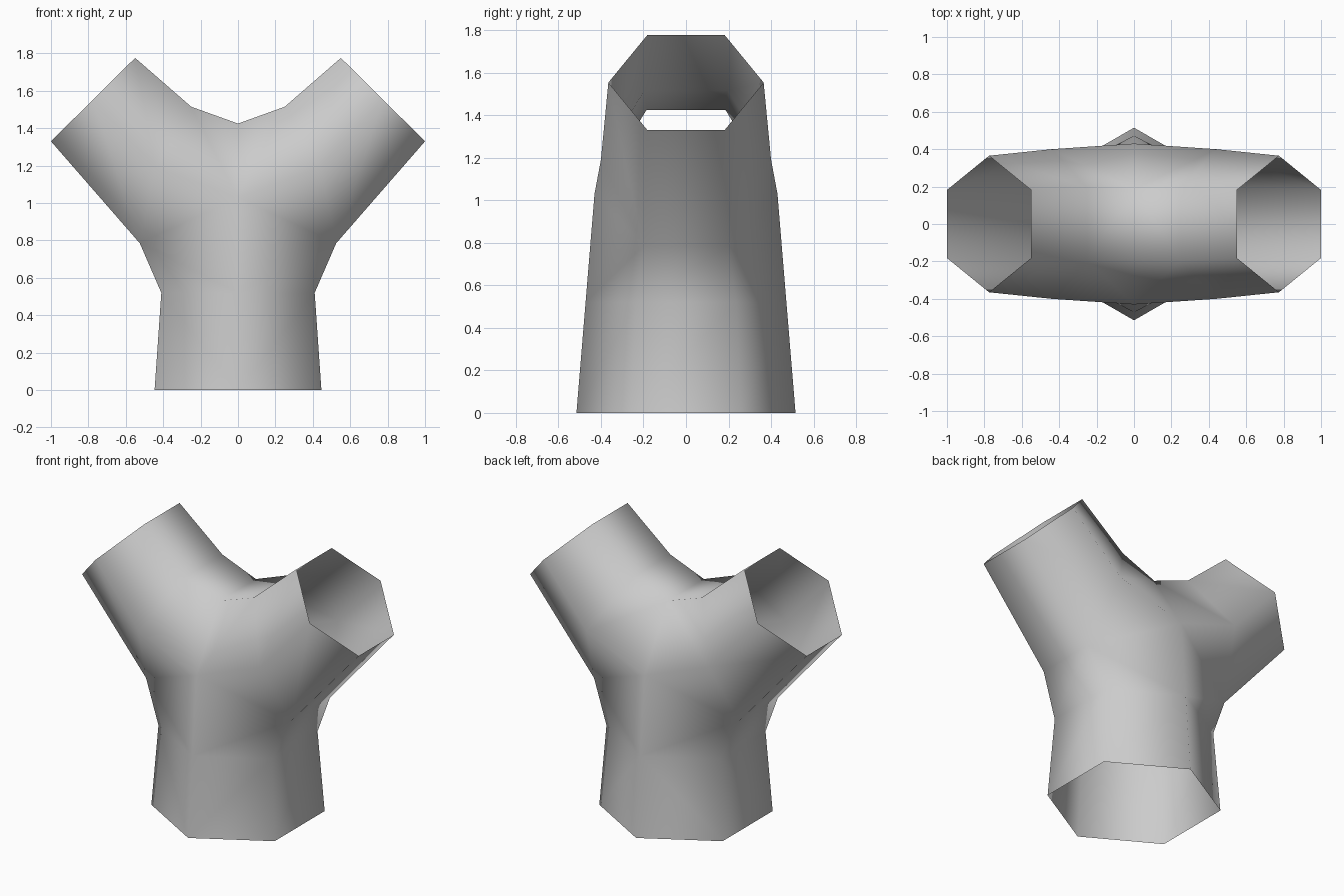
import bpy
import bmesh

old = bpy.data.objects.get("Cube")
if old:
    bpy.data.objects.remove(old, do_unlink=True)

# Corner points of one quarter of the pipe (x >= 0, distance from the y = 0 plane)
P = {
    "base_mid": (0.0, 0.515, 0.0),       # open foot
    "base_side": (0.446, 0.258, 0.0),
    "neck_mid": (0.0, 0.472, 0.52),      # ring below the fork
    "neck_side": (0.41, 0.236, 0.52),
    "fork_mid": (0.0, 0.43, 1.03),       # centre of the fork
    "saddle": (0.0, 0.185, 1.425),
    "arm_low": (0.525, 0.2, 0.785),      # ring where the arm starts
    "arm_mid": (0.44, 0.4, 1.19),
    "arm_top": (0.25, 0.195, 1.515),
    "end_low": (1.0, 0.182, 1.33),       # open arm end
    "end_mid": (0.775, 0.365, 1.553),
    "end_top": (0.55, 0.182, 1.776),
}

# Faces on the front and back of each half
WALL = [
    ("base_mid", "base_side", "neck_side", "neck_mid"),
    ("neck_mid", "neck_side", "arm_low"),
    ("neck_mid", "arm_low", "fork_mid"),
    ("fork_mid", "arm_low", "arm_mid"),
    ("fork_mid", "arm_mid", "arm_top", "saddle"),
    ("arm_low", "end_low", "end_mid", "arm_mid"),
    ("arm_mid", "end_mid", "end_top", "arm_top"),
]
# Strips that join front to back: outer side, then the top of the arm
STRIPS = [("base_side", "neck_side", "arm_low", "end_low"),
          ("end_top", "arm_top", "saddle")]

bm = bmesh.new()
V = {(n, s): bm.verts.new((x, s * y, z))
     for n, (x, y, z) in P.items() for s in (-1, 1)}

for names in WALL:
    bm.faces.new([V[n, -1] for n in names])
    bm.faces.new([V[n, 1] for n in reversed(names)])
for strip in STRIPS:
    for a, b in zip(strip, strip[1:]):
        bm.faces.new([V[a, -1], V[a, 1], V[b, 1], V[b, -1]])

# Mirror into the second arm and weld the centre seam
both = bmesh.ops.duplicate(bm, geom=bm.verts[:] + bm.edges[:] + bm.faces[:])["geom"]
for v in (g for g in both if isinstance(g, bmesh.types.BMVert)):
    v.co.x = -v.co.x
bmesh.ops.reverse_faces(
    bm, faces=[g for g in both if isinstance(g, bmesh.types.BMFace)])
bmesh.ops.remove_doubles(bm, verts=bm.verts[:], dist=0.0005)

for f in bm.faces:
    f.smooth = True

mesh = bpy.data.meshes.new("forked_pipe")
bm.to_mesh(mesh)
bm.free()

# Plain grey material
grey = bpy.data.materials.new("light grey")
grey.use_nodes = True
colour = (0.6, 0.6, 0.6, 1.0)
grey.diffuse_color = colour
grey.node_tree.nodes["Principled BSDF"].inputs["Base Color"].default_value = colour
mesh.materials.append(grey)

pipe = bpy.data.objects.new("forked_pipe", mesh)
bpy.context.collection.objects.link(pipe)
